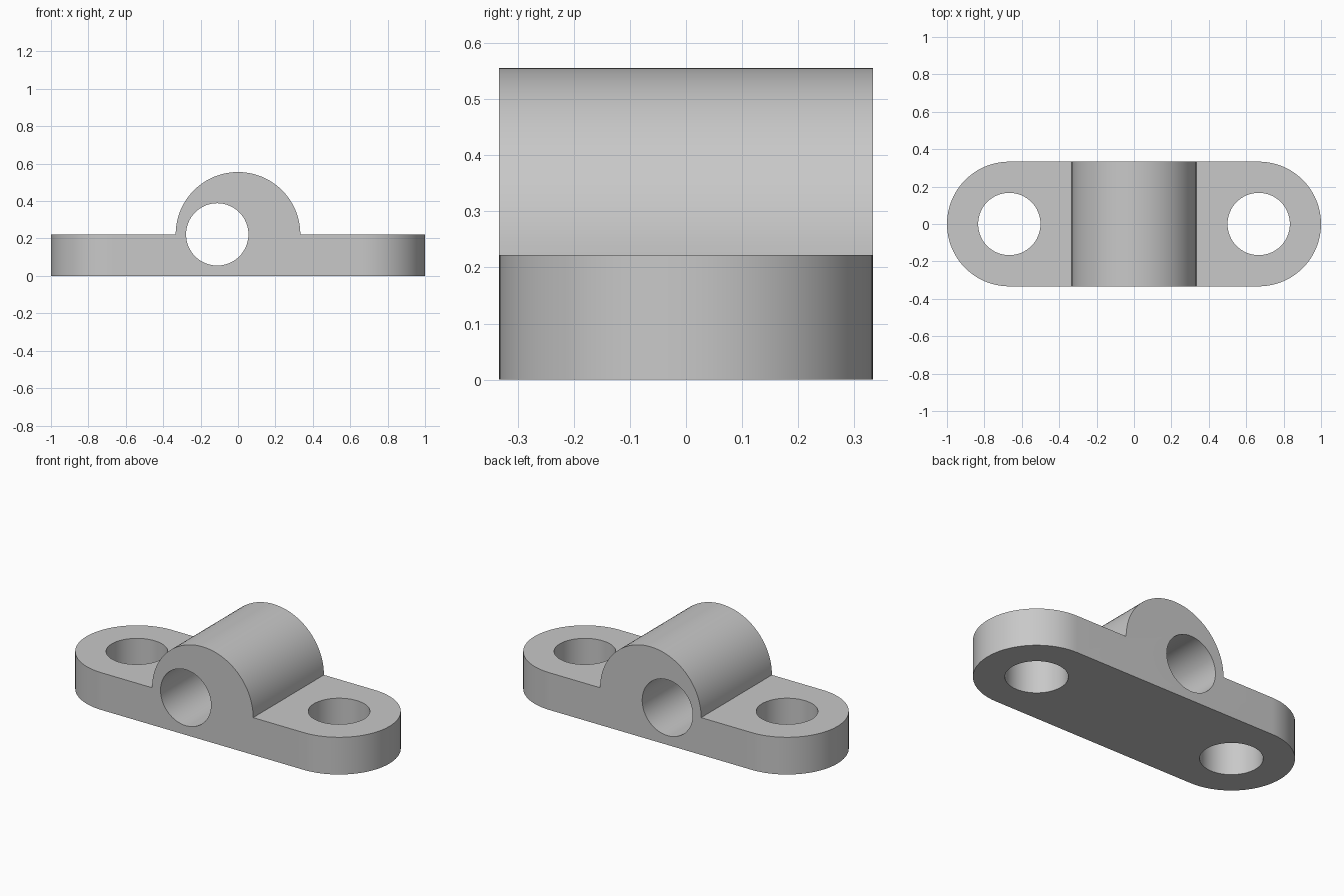
import bpy, bmesh, math
from mathutils import Vector

cube = bpy.data.objects.get("Cube")
if cube:
    bpy.data.objects.remove(cube, do_unlink=True)

THICK = 0.222      # base plate thickness
RADIUS = 1 / 3     # plate ends and barrel
HOLE = 1 / 6       # every hole
END = 2 / 3        # centre of each rounded end

grey = bpy.data.materials.new("light_grey")
grey.use_nodes = True
colour = (0.58, 0.58, 0.58, 1)
grey.diffuse_color = colour
grey.node_tree.nodes["Principled BSDF"].inputs["Base Color"].default_value = colour


def arc(cx, cy, radius, start, stop, steps):
    """Points along an arc, angles in degrees."""
    angles = [math.radians(start + (stop - start) * i / steps) for i in range(steps + 1)]
    return [(cx + radius * math.cos(a), cy + radius * math.sin(a)) for a in angles]


def prism(name, outline, low, high, along_y=False):
    """Extrude an outline along z, or an x-z outline along y."""
    def place(u, v, w):
        return Vector((u, w, v)) if along_y else Vector((u, v, w))
    bm = bmesh.new()
    face = bm.faces.new([bm.verts.new(place(u, v, low)) for u, v in outline])
    grown = bmesh.ops.extrude_face_region(bm, geom=[face])["geom"]
    verts = [g for g in grown if isinstance(g, bmesh.types.BMVert)]
    bmesh.ops.translate(bm, verts=verts, vec=place(0, 0, high - low))
    bmesh.ops.recalc_face_normals(bm, faces=bm.faces)
    mesh = bpy.data.meshes.new(name)
    bm.to_mesh(mesh)
    bm.free()
    mesh.materials.append(grey)
    obj = bpy.data.objects.new(name, mesh)
    bpy.context.collection.objects.link(obj)
    return obj


def combine(target, tool, operation):
    """Apply a boolean and discard its tool."""
    mod = target.modifiers.new(operation.lower(), "BOOLEAN")
    mod.operation, mod.solver, mod.object = operation, "EXACT", tool
    bpy.context.view_layer.objects.active = target
    bpy.ops.object.modifier_apply(modifier=mod.name)
    bpy.data.objects.remove(tool, do_unlink=True)


# Front profile: flat plate with a half-round barrel on top
profile = [(-1.2, 0), (1.2, 0), (1.2, THICK)]
profile += arc(0, THICK, RADIUS, 0, 180, 48)
profile += [(-1.2, THICK)]
bracket = prism("mounting_bracket", profile, -0.6, 0.6, along_y=True)

# Round the plate ends and trim the sides
plan = arc(END, 0, RADIUS, -90, 90, 48) + arc(-END, 0, RADIUS, 90, 270, 48)
combine(bracket, prism("plan_trim", plan, -0.5, 1), "INTERSECT")

# Bolt holes in both ends
for side in (-1, 1):
    circle = arc(side * END, 0, HOLE, 0, 360, 64)[:-1]
    combine(bracket, prism("bolt_hole", circle, -0.5, 1), "DIFFERENCE")

# Offset bore through the barrel
circle = arc(-0.111, THICK, HOLE, 0, 360, 64)[:-1]
combine(bracket, prism("barrel_bore", circle, -0.6, 0.6, along_y=True), "DIFFERENCE")

# Smooth curved walls, keep crisp edges
bpy.ops.object.select_all(action="DESELECT")
bracket.select_set(True)
bpy.context.view_layer.objects.active = bracket
bpy.ops.object.shade_smooth_by_angle(angle=math.radians(30))
